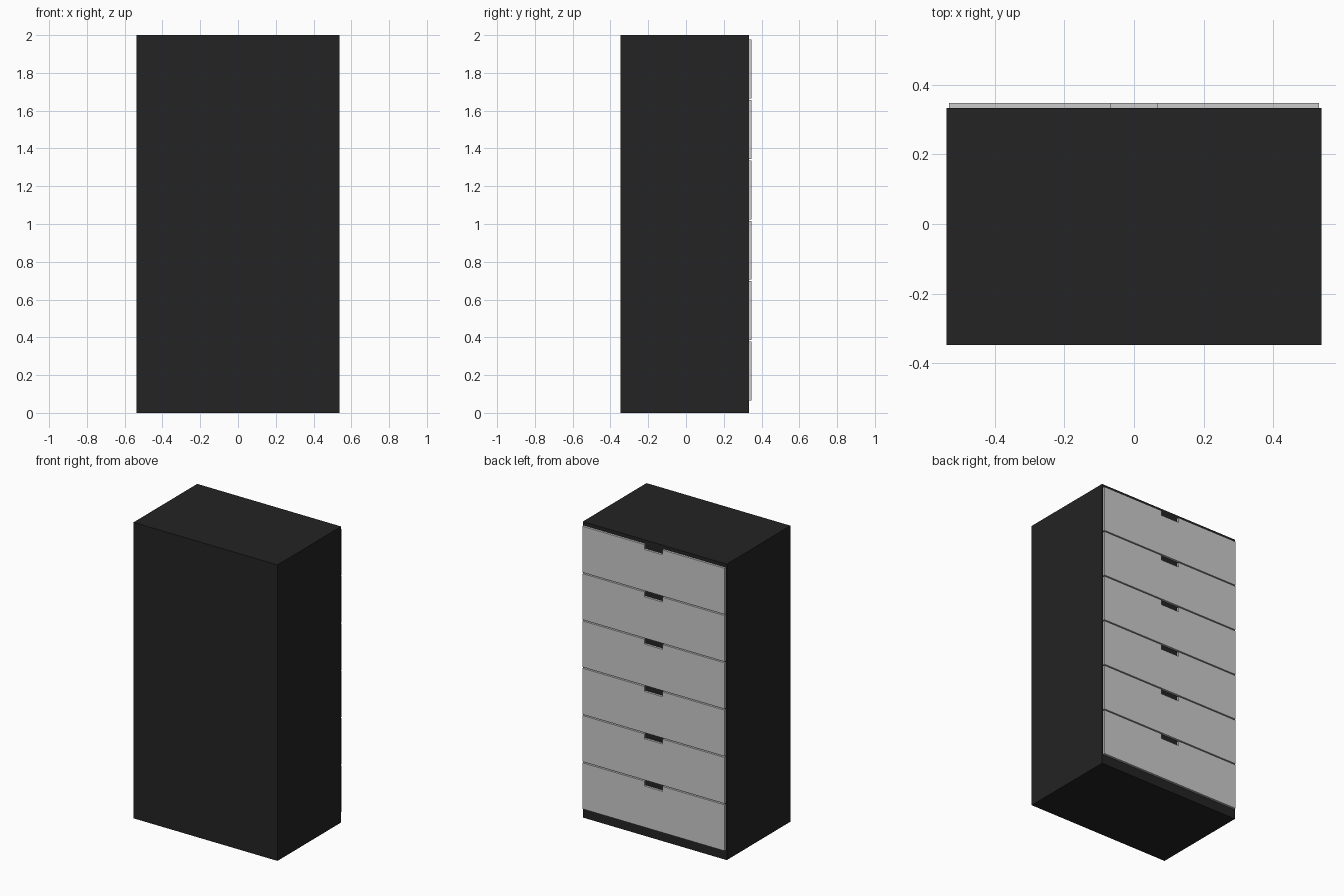
import bpy, bmesh

if "Cube" in bpy.data.objects:
    bpy.data.objects.remove(bpy.data.objects["Cube"])

def material(name, rgb):
    m = bpy.data.materials.new(name)
    m.diffuse_color = (*rgb, 1)
    m.use_nodes = True
    m.node_tree.nodes["Principled BSDF"].inputs["Base Color"].default_value = m.diffuse_color
    return m

black = material("black_lacquer", (0.017, 0.017, 0.017))
grey = material("light_grey_panel", (0.60, 0.60, 0.60))

def prism(name, outline, y0, y1, mat):
    """Extrude an x-z outline from y0 to y1."""
    bm = bmesh.new()
    face = bm.faces.new([bm.verts.new((x, y0, z)) for x, z in outline])
    ext = bmesh.ops.extrude_face_region(bm, geom=[face])
    verts = [g for g in ext["geom"] if isinstance(g, bmesh.types.BMVert)]
    bmesh.ops.translate(bm, verts=verts, vec=(0, y1 - y0, 0))
    bmesh.ops.recalc_face_normals(bm, faces=bm.faces)
    me = bpy.data.meshes.new(name)
    bm.to_mesh(me)
    bm.free()
    me.materials.append(mat)
    ob = bpy.data.objects.new(name, me)
    bpy.context.collection.objects.link(ob)
    return ob

# Cabinet body
W, BACK, FACE, FRONT = 0.538, -0.347, 0.333, 0.348
prism("cabinet_body", [(-W, 0), (W, 0), (W, 2), (-W, 2)], BACK, FACE, black)

# Six drawer fronts, each with a finger notch cut in its top edge
DW, NW, ND = 0.531, 0.068, 0.033
BOTTOM, TOP, GAP, COUNT = 0.066, 1.976, 0.008, 6
pitch = (TOP - BOTTOM + GAP) / COUNT
for i in range(COUNT):
    z0 = BOTTOM + i * pitch
    z1 = z0 + pitch - GAP
    prism(f"drawer_front_{i + 1}",
          [(-DW, z0), (DW, z0), (DW, z1), (NW, z1), (NW, z1 - ND),
           (-NW, z1 - ND), (-NW, z1), (-DW, z1)],
          FACE, FRONT, grey)
